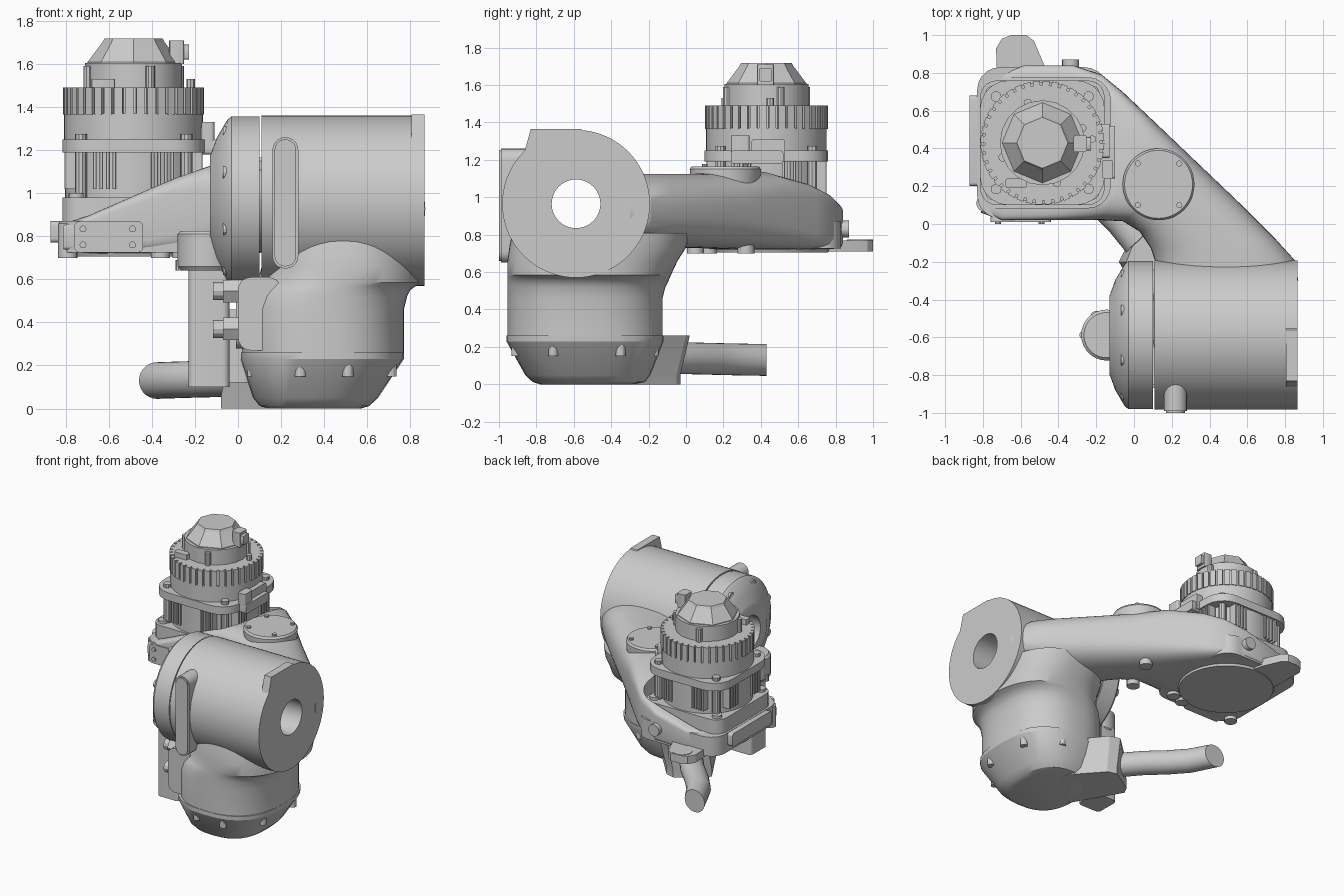
import bpy, bmesh
from math import sin, cos, pi, radians, copysign, hypot


def loft(name, rings, closed=False):
    """Skin equal-length rings; cap the ends, or join last ring to first."""
    bm = bmesh.new()
    vs = [[bm.verts.new(p) for p in r] for r in rings]
    n = len(vs[0])
    pairs = list(zip(vs, vs[1:])) + ([(vs[-1], vs[0])] if closed else [])
    for a, b in pairs:
        for i in range(n):
            j = (i + 1) % n
            bm.faces.new((a[i], a[j], b[j], b[i]))
    if not closed:
        bm.faces.new(vs[0])
        bm.faces.new(vs[-1])
    bmesh.ops.recalc_face_normals(bm, faces=bm.faces)
    me = bpy.data.meshes.new(name)
    bm.to_mesh(me)
    bm.free()
    ob = bpy.data.objects.new(name, me)
    bpy.context.collection.objects.link(ob)
    return ob


def place(pts, w, axis):
    if axis == 'z':
        return [(u, v, w) for u, v in pts]
    if axis == 'y':
        return [(u, w, v) for u, v in pts]
    return [(w, u, v) for u, v in pts]


def prism(name, pts, a, b, axis='z'):
    return loft(name, [place(pts, a, axis), place(pts, b, axis)])


def oval(c, hu, hv, n=2.0, seg=48):
    def p(v):
        return copysign(abs(v) ** (2 / n), v)
    return [(c[0] + hu * p(cos(2 * pi * i / seg)), c[1] + hv * p(sin(2 * pi * i / seg)))
            for i in range(seg)]


def turned(name, c, profile, axis='z', seg=48, closed=False):
    """Turned part from (position along axis, radius) pairs."""
    return loft(name, [place(oval(c, r, r, 2, seg), w, axis) for w, r in profile], closed)


def cyl(name, c, r, a, b, axis='z', seg=20):
    return turned(name, c, [(a, r), (b, r)], axis, seg)


def rrect(u0, u1, v0, v1, r, k=5):
    pts = []
    for q, (u, v) in enumerate([(u1 - r, v1 - r), (u0 + r, v1 - r), (u0 + r, v0 + r), (u1 - r, v0 + r)]):
        pts += [(u + r * cos((q + i / k) * pi / 2), v + r * sin((q + i / k) * pi / 2)) for i in range(k + 1)]
    return pts


# hollow horizontal joint housing and its end cap
J = (-0.588, 0.965)
turned("joint_housing", J, [(0.108, 0.13), (0.108, 0.395), (0.865, 0.395), (0.865, 0.13)], 'x', 72, True)
turned("joint_cap", J, [(0.10, 0.13), (0.10, 0.392), (-0.03, 0.392), (-0.05, 0.375), (-0.10, 0.29),
                        (-0.125, 0.22), (-0.13, 0.21), (-0.13, 0.13)], 'x', 72, True)
prism("housing_flat_tab", [(-0.87, 1.22), (-0.83, 1.365), (-0.56, 1.365), (-0.5, 1.3), (-0.7, 1.2)],
      0.805, 0.865, 'x')
for i in range(8):
    a = (i + 0.5) * pi / 4
    c = (J[0] + 0.34 * cos(a), J[1] + 0.34 * sin(a))
    cyl("cap_bolt", c, 0.03, -0.07, 0.0, 'x', 12)
cyl("cap_stud", (-0.79, 0.97), 0.04, -0.1, 0.0, 'x', 14)

# front rib with raised rim
prism("front_rib", rrect(0.16, 0.28, 0.65, 1.26, 0.058), -0.99, -0.75, 'y')
prism("front_rib_face", rrect(0.17, 0.27, 0.66, 1.25, 0.049), -1.0, -0.98, 'y')

# vertical neck flaring into the housing: z, x0, x1, y0, y1
neck = [(0.25, 0.02, 0.77, -0.955, -0.125), (0.46, 0.02, 0.77, -0.955, -0.125),
        (0.52, 0.04, 0.785, -0.955, -0.11), (0.55, 0.06, 0.80, -0.955, -0.095),
        (0.572, 0.08, 0.83, -0.955, -0.085), (0.585, 0.09, 0.862, -0.955, -0.08),
        (0.66, 0.11, 0.862, -0.955, -0.045), (0.73, 0.11, 0.862, -0.945, 0.0), (0.81, 0.12, 0.86, -0.93, 0.02)]
# faceted lower bowl
bowl = [(0.0, 0.14, 0.57, -0.78, -0.28), (0.012, 0.10, 0.61, -0.82, -0.22), (0.05, 0.07, 0.65, -0.86, -0.19),
        (0.23, 0.01, 0.77, -0.96, -0.12), (0.26, 0.01, 0.772, -0.96, -0.12)]
for name, secs, n, seg in (("neck", neck, 2.4, 56), ("base_bowl", bowl, 2.6, 32)):
    loft(name, [place(oval(((x0 + x1) / 2, (y0 + y1) / 2), (x1 - x0) / 2, (y1 - y0) / 2, n, seg), z, 'z')
                for z, x0, x1, y0, y1 in secs])
for s in (-1, 1):
    for x in (0.29, 0.51):
        cyl("bowl_bolt_boss", (x, -0.54 + s * 0.368), 0.026, 0.15, 0.24, 'z', 12)
    for y in (-0.71, -0.35):
        cyl("bowl_bolt_boss", (0.39 + s * 0.32, y), 0.026, 0.15, 0.24, 'z', 12)

# cable outlet block and cable
low = [(-0.08, -0.2), (-0.05, -0.14), (0.13, -0.03), (0.2, -0.05), (0.42, -0.3), (0.15, -0.6)]
top = [(-0.04, -0.2), (-0.01, -0.12), (0.14, 0.02), (0.22, 0.0), (0.46, -0.3), (0.12, -0.6)]
loft("cable_outlet", [place(low, 0.0, 'z'), place(low, 0.05, 'z'), place(top, 0.26, 'z')])
path = [(0.2, -0.35), (0.06, -0.14), (-0.07, 0.02), (-0.19, 0.14), (-0.29, 0.26), (-0.375, 0.43)]
rings = []
for i, (x, y) in enumerate(path):
    p, q = path[max(i - 1, 0)], path[min(i + 1, len(path) - 1)]
    dx, dy = q[0] - p[0], q[1] - p[1]
    if i == len(path) - 1:
        dx = 0  # end cut square to y
    d = hypot(dx, dy)
    z = 0.145 - 0.003 * i
    rings.append([(x - dy / d * u, y + dx / d * u, z + v) for u, v in oval((0, 0), 0.085, 0.085, 2, 28)])
loft("cable", rings)

# side junction box, plugs, vertical conduit
prism("junction_box", rrect(-0.72, -0.36, 0.28, 0.61, 0.06), -0.01, 0.3, 'x')
prism("junction_box_front", rrect(0.0, 0.2, 0.27, 0.61, 0.06), -0.85, -0.5, 'y')
for z in (0.37, 0.545):
    cyl("plug_nut", (-0.7, z), 0.06, -0.07, 0.02, 'x', 6)
    cyl("plug_end", (-0.7, z), 0.042, -0.115, -0.05, 'x', 12)
prism("conduit", rrect(-0.23, -0.04, -0.66, -0.46, 0.03), 0.1, 0.68)
prism("conduit_side", rrect(-0.06, 0.05, -0.6, -0.48, 0.02), 0.12, 0.46)
turned("conduit_head", (-0.145, -0.588), [(0.64, 0.12), (0.66, 0.135), (0.81, 0.135), (0.825, 0.12)], 'z', 28)
cyl("conduit_screw", (-0.27, -0.588), 0.02, 0.64, 0.69, 'z', 10)

# diagonal arm: left edge, right edge, z0, z1, squareness
arm = [((0.13, -0.30), (0.87, -0.30), 0.73, 1.125, 2.3), ((0.11, -0.19), (0.85, -0.19), 0.73, 1.125, 2.3),
       ((0.09, -0.13), (0.75, -0.08), 0.73, 1.125, 2.4), ((0.03, -0.04), (0.56, 0.11), 0.73, 1.125, 2.5),
       ((-0.06, 0.015), (0.34, 0.32), 0.725, 1.13, 2.8), ((-0.17, 0.02), (0.12, 0.53), 0.72, 1.14, 4),
       ((-0.30, 0.02), (-0.06, 0.70), 0.72, 1.085, 6), ((-0.42, 0.02), (-0.17, 0.79), 0.72, 1.03, 8),
       ((-0.55, 0.02), (-0.32, 0.84), 0.72, 0.97, 9), ((-0.70, 0.02), (-0.58, 0.84), 0.72, 0.90, 9),
       ((-0.81, 0.06), (-0.79, 0.77), 0.73, 0.86, 9)]
rings = []
for (lx, ly), (rx, ry), z0, z1, n in arm:
    rings.append([((lx + rx) / 2 + (rx - lx) / 2 * u, (ly + ry) / 2 + (ry - ly) / 2 * u, w)
                  for u, w in oval((0, (z0 + z1) / 2), 1, (z1 - z0) / 2, n, 48)])
arm_ob = loft("diagonal_arm", rings)
# motor pocket cut into the arm head
cutter = prism("pocket_cutter", rrect(-0.95, -0.125, 0.085, 0.775, 0.12), 0.875, 1.4)
cutter.hide_render = True
mod = arm_ob.modifiers.new("pocket", 'BOOLEAN')
mod.operation, mod.object, mod.solver = 'DIFFERENCE', cutter, 'EXACT'
bpy.context.view_layer.objects.active = arm_ob
bpy.ops.object.modifier_apply(modifier="pocket")
bpy.data.objects.remove(cutter)

# arm head: slab, cover discs, plates, lugs
prism("head_slab", rrect(-0.83, -0.14, 0.03, 0.83, 0.12), 0.725, 0.872)
turned("bottom_cover", (-0.48, 0.43), [(0.705, 0.33), (0.73, 0.34)])
prism("rear_tab", [(-0.72, 0.55), (-0.73, 0.93), (-0.7, 0.98), (-0.65, 1.0), (-0.57, 1.0), (-0.53, 0.97),
                   (-0.47, 0.83), (-0.4, 0.55)], 0.71, 0.77)
cyl("rear_tab_pad", (-0.62, 0.93), 0.07, 0.75, 0.774)
cyl("rear_boss", (-0.335, 0.83), 0.045, 0.78, 0.872, 'y')
turned("elbow_cover", (0.13, 0.21), [(0.93, 0.18), (1.15, 0.19), (1.165, 0.18)])
for sx in (-1, 1):
    for sy in (-1, 1):
        cyl("elbow_screw", (0.13 + sx * 0.11, 0.21 + sy * 0.11), 0.016, 1.15, 1.178, 'z', 10)
        cyl("front_plate_screw", (-0.605 + sx * 0.115, 0.797 + sy * 0.037), 0.016, 0.0, 0.03, 'y', 10)
prism("front_plate", rrect(-0.76, -0.44, 0.725, 0.87, 0.025), 0.01, 0.08, 'y')
prism("left_plate", rrect(0.2, 0.68, 0.77, 0.87, 0.02), -0.87, -0.78, 'x')
for x, y in ((-0.79, 0.11), (-0.36, 0.09), (-0.26, 0.12), (0.16, 0.32), (0.05, 0.05)):
    cyl("underside_boss", (x, y), 0.045, 0.7, 0.86, 'z', 16)

# motor body
M = (-0.485, 0.43)
prism("motor_base", rrect(-0.815, -0.155, 0.1, 0.76, 0.09), 0.86, 0.98)
cyl("motor_body", M, 0.318, 0.97, 1.2, 'z', 56)
prism("motor_flange", rrect(-0.815, -0.155, 0.1, 0.76, 0.15), 1.19, 1.25)
cyl("motor_drum", M, 0.322, 1.24, 1.37, 'z', 56)
for sx in (-1, 1):
    for sy in (-1, 1):
        cyl("motor_base_bolt", (M[0] + sx * 0.265, M[1] + sy * 0.265), 0.036, 0.97, 1.0)
        cyl("motor_tie_rod", (M[0] + sx * 0.245, M[1] + sy * 0.245), 0.028, 0.98, 1.275, 'z', 10)
    for k in range(3, 7):  # cooling ribs
        for t in (-k * 0.03, k * 0.03):
            for name, px, py, hx, hy in (("cooling_rib_y", t, sx * 0.29, 0.008, 0.03),
                                         ("cooling_rib_x", sx * 0.29, t, 0.03, 0.008)):
                prism(name, rrect(M[0] + px - hx, M[0] + px + hx, M[1] + py - hy, M[1] + py + hy, 0.002, 1),
                      1.02, 1.2)

# toothed ring and stepped top
teeth = 40
gear = []
for i in range(teeth):
    for f, r in ((0, 0.305), (0.25, 0.305), (0.25, 0.328), (1, 0.328)):
        a = (i + f) * 2 * pi / teeth
        gear.append((M[0] + r * cos(a), M[1] + r * sin(a)))
prism("finned_ring", gear, 1.365, 1.49)
cyl("brake_drum", M, 0.225, 1.48, 1.605)
turned("encoder_cap", M, [(1.6, 0.213), (1.61, 0.213), (1.70, 0.145), (1.718, 0.135)], 'z', 8)
prism("encoder_socket", rrect(-0.32, -0.25, 0.38, 0.47, 0.012, 2), 1.6, 1.71)
prism("encoder_plug", rrect(0.39, 0.46, 1.62, 1.69, 0.01, 2), -0.26, -0.228, 'x')
for i in range(4):
    a = radians(20 + 90 * i)
    c = (M[0] + 0.225 * cos(a), M[1] + 0.225 * sin(a))
    cyl("brake_lug", c, 0.022, 1.48, 1.59, 'z', 10)
cyl("ring_post", (-0.22, 0.45), 0.02, 1.48, 1.53, 'z', 8)
prism("top_terminal", rrect(-0.68, -0.57, 0.19, 0.24, 0.01, 2), 1.48, 1.53)
prism("motor_socket", rrect(0.35, 0.53, 1.19, 1.31, 0.015), -0.2, -0.13, 'x')
prism("motor_socket_lower", rrect(0.24, 0.52, 1.18, 1.25, 0.015), -0.2, -0.1, 'x')
prism("motor_side_box", rrect(-0.17, -0.11, 0.24, 0.34, 0.015), 1.2, 1.33)

# smooth shading with sharp edges
for ob in bpy.data.objects:
    ob.select_set(True)
bpy.ops.object.shade_smooth_by_angle(angle=radians(28))
bpy.data.objects["encoder_cap"].data.shade_flat()
